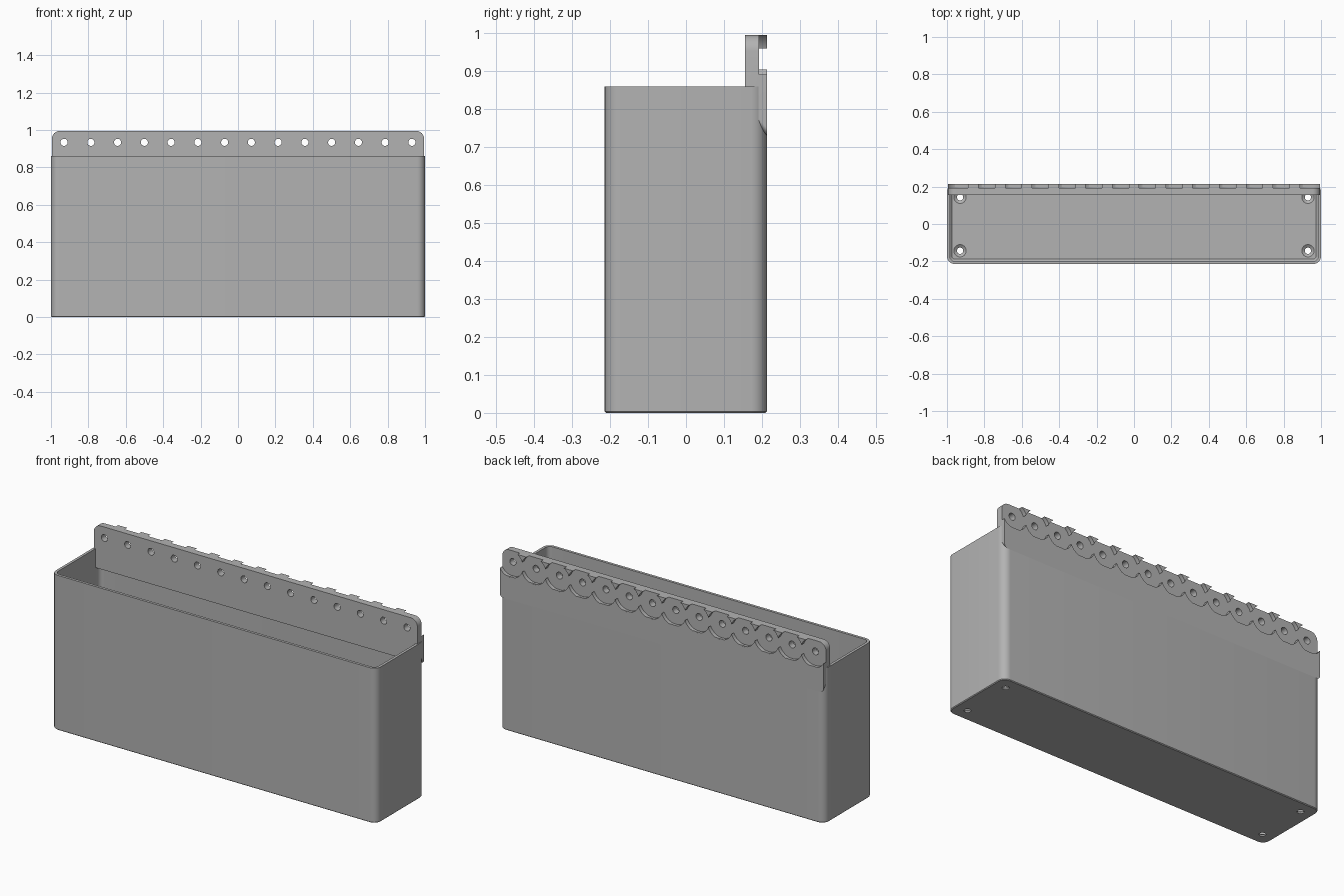
import bpy, bmesh
from math import cos, sin, pi
from mathutils import Matrix

if "Cube" in bpy.data.objects:
    bpy.data.objects.remove(bpy.data.objects["Cube"], do_unlink=True)

grey = bpy.data.materials.new("plain grey")
grey.use_nodes = True
grey.diffuse_color = (0.45, 0.45, 0.45, 1)
grey.node_tree.nodes["Principled BSDF"].inputs["Base Color"].default_value = grey.diffuse_color


def make_object(name, bm):
    bmesh.ops.recalc_face_normals(bm, faces=bm.faces)
    mesh = bpy.data.meshes.new(name)
    bm.to_mesh(mesh)
    bm.free()
    mesh.materials.append(grey)
    obj = bpy.data.objects.new(name, mesh)
    bpy.context.collection.objects.link(obj)
    return obj


def rounded_rect(x0, x1, v0, v1, r_low, r_high, steps=8):
    """Counter-clockwise outline with separate lower and upper corner radii."""
    corners = [(x1 - r_low, v0 + r_low, r_low, -0.5), (x1 - r_high, v1 - r_high, r_high, 0),
               (x0 + r_high, v1 - r_high, r_high, 0.5), (x0 + r_low, v0 + r_low, r_low, 1)]
    return [(cx + r * cos(pi * (a + 0.5 * i / steps)), cy + r * sin(pi * (a + 0.5 * i / steps)))
            for cx, cy, r, a in corners for i in range(steps + 1)]


def loft(name, rings):
    """Skin a list of equal-length point rings and cap both ends."""
    bm = bmesh.new()
    loops = [[bm.verts.new(p) for p in ring] for ring in rings]
    n = len(loops[0])
    for a, b in zip(loops, loops[1:]):
        for i in range(n):
            j = (i + 1) % n
            bm.faces.new((a[i], a[j], b[j], b[i]))
    bm.faces.new(loops[0])
    bm.faces.new(loops[-1])
    return make_object(name, bm)


def cylinders(name, centres, depth, r1, r2, along_y=False, sides=32):
    """Separate cylinders or cones in one cutter."""
    bm = bmesh.new()
    turn = Matrix.Rotation(pi / 2, 4, 'X') if along_y else Matrix()
    for c in centres:
        bmesh.ops.create_cone(bm, cap_ends=True, segments=sides, radius1=r1, radius2=r2,
                              depth=depth, matrix=Matrix.Translation(c) @ turn)
    return make_object(name, bm)


def activate(obj):
    bpy.ops.object.select_all(action='DESELECT')
    bpy.context.view_layer.objects.active = obj
    obj.select_set(True)


def cut(obj, cutter):
    activate(obj)
    mod = obj.modifiers.new("cut", 'BOOLEAN')
    mod.operation = 'DIFFERENCE'
    mod.solver = 'EXACT'
    mod.object = cutter
    bpy.ops.object.modifier_apply(modifier=mod.name)
    bpy.data.objects.remove(cutter, do_unlink=True)


# Open bin: outer skin, rim, inner skin, eased floor edge
def bin_ring(inset, z):
    r = 0.042 - inset
    return [(x, y, z) for x, y in rounded_rect(-1 + inset, 1 - inset, -0.214 + inset,
                                               0.213 - inset, r, r)]


floor_z = 0.02
storage_bin = loft("storage_bin", [
    bin_ring(0.004, 0), bin_ring(0, 0.004), bin_ring(0, 0.86),
    bin_ring(0.015, 0.86), bin_ring(0.015, floor_z + 0.012), bin_ring(0.027, floor_z)])

# Countersunk drain holes in the floor corners
drains = [(x, y) for x in (-0.93, 0.93) for y in (-0.143, 0.143)]
cut(storage_bin, cylinders("drain_cutter", [(x, y, 0) for x, y in drains], 0.1, 0.017, 0.017))
cut(storage_bin, cylinders("sink_cutter", [(x, y, 0.015) for x, y in drains], 0.02, 0.012, 0.04))


# Mounting plate along the back, with a bevelled lower edge
def plate_ring(y, bottom):
    return [(x, y, z) for x, z in rounded_rect(-0.995, 0.995, bottom, 0.995, 0.02, 0.042)]


plate = loft("mounting_plate", [plate_ring(0.155, 0.755), plate_ring(0.192, 0.755),
                                plate_ring(0.2134, 0.73)])

# Overlapping round recesses leave scallops below and teeth above
hole_x = [-0.93 + 1.86 * i / 13 for i in range(14)]
for start in (0, 1):
    cut(plate, cylinders("recess_cutter", [(x, 0.232, 0.932) for x in hole_x[start::2]],
                         0.08, 0.0768, 0.0768, True, 48))
cut(plate, cylinders("screw_cutter", [(x, 0.18, 0.934) for x in hole_x],
                     0.2, 0.019, 0.019, True, 24))

for obj in (storage_bin, plate):
    activate(obj)
    bpy.ops.object.shade_smooth_by_angle(angle=pi / 6)
